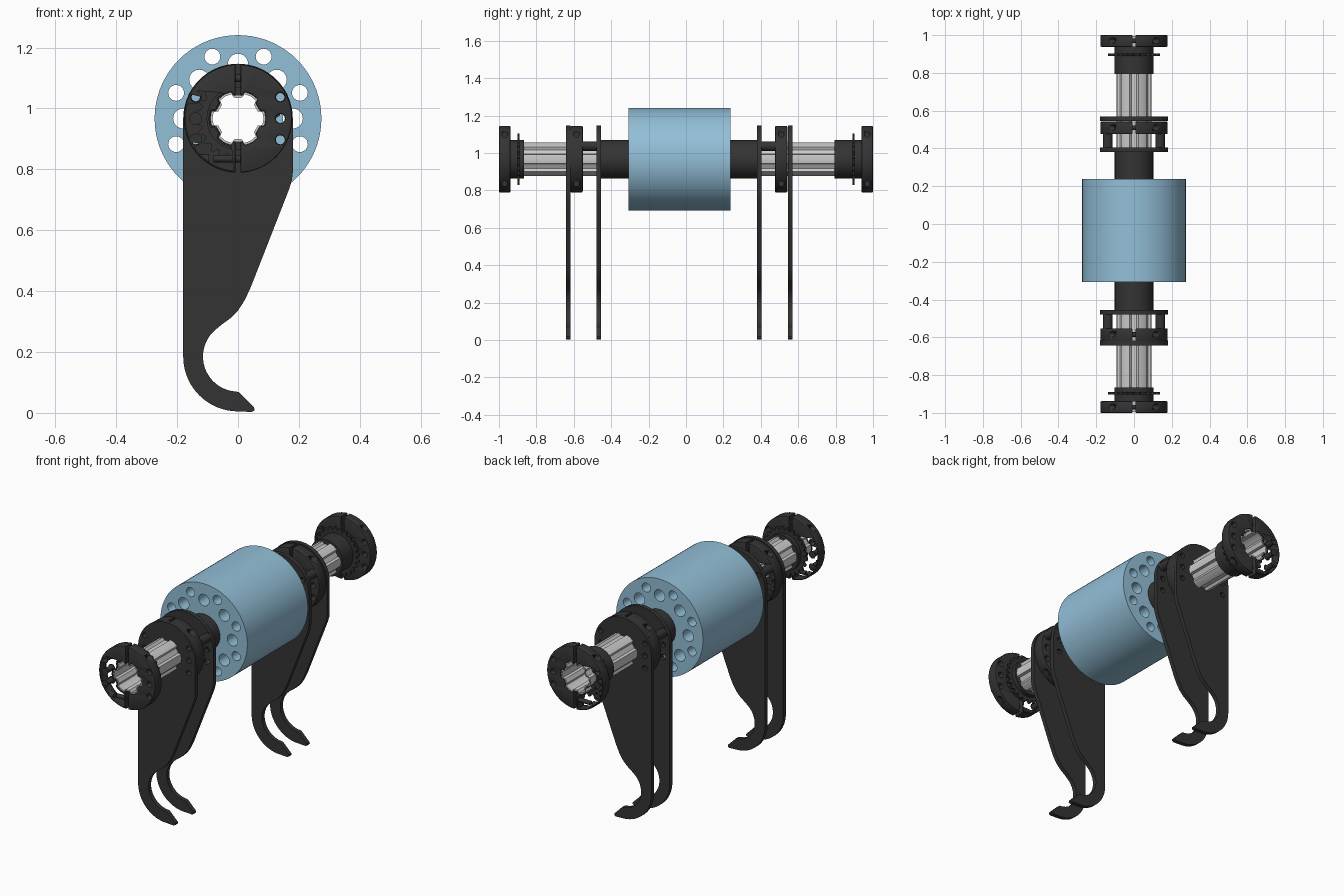
import bpy, bmesh
from math import sin, cos, radians, pi, asin
from mathutils import Matrix

cube = bpy.data.objects.get("Cube")
if cube:
    bpy.data.objects.remove(cube)

AXIS = 0.967  # height of the shaft centre line


def material(name, rgb, rough):
    m = bpy.data.materials.new(name)
    m.use_nodes = True
    bsdf = next(n for n in m.node_tree.nodes if n.type == 'BSDF_PRINCIPLED')
    m.diffuse_color = (*rgb, 1)
    bsdf.inputs["Base Color"].default_value = (*rgb, 1)
    bsdf.inputs["Roughness"].default_value = rough
    return m


BLUE = material("light_blue", (0.29, 0.52, 0.68), 0.5)
BLACK = material("charcoal", (0.034, 0.034, 0.034), 0.5)
SILVER = material("aluminium", (0.6, 0.6, 0.6), 0.5)


def polar(r, deg):
    return (r * cos(radians(deg)), r * sin(radians(deg)))


def arc(r, a0, a1, n, cx=0, cy=0):
    pts = [polar(r, a0 + (a1 - a0) * i / n) for i in range(n + 1)]
    return [(x + cx, y + cy) for x, y in pts]


def circle(r, cx=0, cy=0, n=24):
    return arc(r, 0, 360, n, cx, cy)[:-1]


def star(shrink=0.0):
    """Six-lobed spline section, as (radius, angle) pairs."""
    lobe = [(0.092, -15), (0.093, 0), (0.092, 15), (0.078, 20), (0.077, 30), (0.078, 40)]
    return [(r - shrink, a + 60 * k) for k in range(6) for r, a in lobe]


def star_loop(shrink=0.0):
    return [polar(r, a) for r, a in star(shrink)]


def finish(obj):
    bpy.ops.object.select_all(action='DESELECT')
    obj.select_set(True)
    bpy.context.view_layer.objects.active = obj
    bpy.ops.object.shade_smooth_by_angle(angle=radians(30))


def extrude(name, loops, y0, y1, mat, bevel=0.0):
    """Fill nested outlines around the shaft axis and extrude from y0 to y1."""
    cu = bpy.data.curves.new(name, 'CURVE')
    cu.dimensions, cu.fill_mode = '2D', 'BOTH'
    cu.extrude = (y1 - y0) / 2 - bevel
    cu.bevel_depth, cu.offset, cu.bevel_resolution = bevel, -bevel, 1
    for loop in loops:
        sp = cu.splines.new('POLY')
        sp.points.add(len(loop) - 1)
        for p, (x, y) in zip(sp.points, loop):
            p.co = (x, y, 0, 1)
        sp.use_cyclic_u = True
    tmp = bpy.data.objects.new(name + "_outline", cu)
    bpy.context.collection.objects.link(tmp)
    dg = bpy.context.evaluated_depsgraph_get()
    mesh = bpy.data.meshes.new_from_object(tmp.evaluated_get(dg))
    bpy.data.objects.remove(tmp)
    mesh.transform(Matrix.Translation((0, (y0 + y1) / 2, AXIS)) @ Matrix.Rotation(pi / 2, 4, 'X'))
    bm = bmesh.new()
    bm.from_mesh(mesh)
    bmesh.ops.remove_doubles(bm, verts=bm.verts, dist=0.0001)
    bmesh.ops.recalc_face_normals(bm, faces=bm.faces)
    bm.to_mesh(mesh)
    bm.free()
    mesh.materials.clear()
    mesh.materials.append(mat)
    obj = bpy.data.objects.new(name, mesh)
    bpy.context.collection.objects.link(obj)
    finish(obj)
    return obj


def rod_x(name, r, x0, x1, y, z):
    bpy.ops.mesh.primitive_cylinder_add(vertices=16, radius=r, depth=x1 - x0,
                                        location=((x0 + x1) / 2, y, z), rotation=(0, pi / 2, 0))
    obj = bpy.context.object
    obj.name = name
    obj.data.materials.append(BLACK)
    finish(obj)
    return obj


# Small mounting holes shared by collars and arms
SIDE_HOLES = [circle(0.015, sx * 0.139, dz, 12) for sx in (-1, 1) for dz in (-0.07, 0, 0.07)]


def collar(name, y0, y1):
    """Split clamping collar: two halves, clamp bolts and bolt recesses."""
    gap, r = 0.008, 0.178
    edge = 90 - asin(gap / r) * 180 / pi
    inner = [(rr, (a + 180) % 360 - 180) for rr, a in star(0.002)]
    inner = sorted([p for p in inner if abs(p[1]) < 85], key=lambda p: -p[1])
    half = arc(r, -edge, edge, 32) + [(gap, 0.075)] + [polar(*p) for p in inner] + [(gap, -0.075)]
    other = [(-x, y) for x, y in reversed(half)]
    body = extrude(name, [half, other] + SIDE_HOLES, y0, y1, BLACK, 0.006)
    mid = (y0 + y1) / 2
    for s, level in ((1, "upper"), (-1, "lower")):
        z = AXIS + s * 0.132
        rod_x(f"{name}_{level}_bolt", 0.012, -0.08, 0.08, mid, z)
        for side in (-1, 1):
            x0, x1 = sorted((side * 0.095, side * 0.2))
            cut = rod_x(f"{name}_{level}_cutter", 0.015, x0, x1, mid, z)
            cut.hide_render = True
            cut.hide_set(True)
            mod = body.modifiers.new("bolt_recess", 'BOOLEAN')
            mod.operation, mod.solver, mod.object = 'DIFFERENCE', 'EXACT', cut


# Roller drum with two rings of through holes
drum_holes = [circle(0.026, *polar(0.22, 22.5 + 45 * k)) for k in range(8)]
drum_holes += [circle(0.033, *polar(0.18, 45 * k)) for k in range(8)]
extrude("roller_drum", [circle(0.274, n=72), circle(0.1, n=40)] + drum_holes, -0.307, 0.238, BLUE)

# Central hub and splined hollow shaft
extrude("central_hub", [circle(0.102, n=48), star_loop(0.002)], -0.46, 0.385, BLACK)
extrude("splined_shaft", [star_loop(), star_loop(0.009)], -0.994, 0.994, SILVER)

# Hooked arm outline, relative to the shaft axis
hook = -AXIS + 0.185
arm = arc(0.18, 0, 180, 36)
arm += arc(0.18, 180, 270, 20, 0, hook)
arm += [(0.045, -AXIS + 0.003), (0.054, -AXIS + 0.008), (0.053, -AXIS + 0.018), (0.003, -AXIS + 0.068)]
arm += arc(0.115, 267, 130, 22, 0, hook)
arm += [(x, z - AXIS) for x, z in ((-0.055, 0.289), (-0.025, 0.311), (0.0, 0.336), (0.022, 0.37),
                                   (0.042, 0.413), (0.168, 0.735), (0.177, 0.765), (0.18, 0.79))]

for label, y0 in (("front_outer", -0.642), ("front_inner", -0.478), ("back_inner", 0.38), ("back_outer", 0.545)):
    extrude(label + "_arm", [arm, star_loop(0.002)] + SIDE_HOLES, y0, y0 + 0.024, BLACK)

# Clamping collars on the arms and at the shaft ends
for label, y0, y1 in (("front_arm", -0.618, -0.552), ("back_arm", 0.476, 0.542),
                      ("front_end", -1.0, -0.938), ("back_end", 0.938, 1.0)):
    collar(label + "_collar", y0, y1)

# Tubular spacers between the paired arms
for label, y0, y1 in (("front", -0.556, -0.456), ("back", 0.402, 0.48)):
    for side, s in (("left", 1), ("right", -1)):
        extrude(f"{label}_{side}_spacer", [circle(0.025, s * 0.139, 0.07), circle(0.014, s * 0.139, 0.07, 12)],
                y0, y1, BLACK)

# End hubs with a thin toothed ring
teeth = [polar(r, 15 * k + a) for k in range(24) for r, a in ((0.122, 0), (0.138, 4), (0.138, 8), (0.122, 12))]
for label, y0, y1, ring in (("front", -0.94, -0.865, -0.896), ("back", 0.795, 0.94, 0.896)):
    extrude(label + "_end_hub", [circle(0.103, n=48), star_loop(0.002)], y0, y1, BLACK)
    extrude(label + "_toothed_ring", [teeth, circle(0.1, n=40)], ring - 0.006, ring + 0.006, BLACK)
